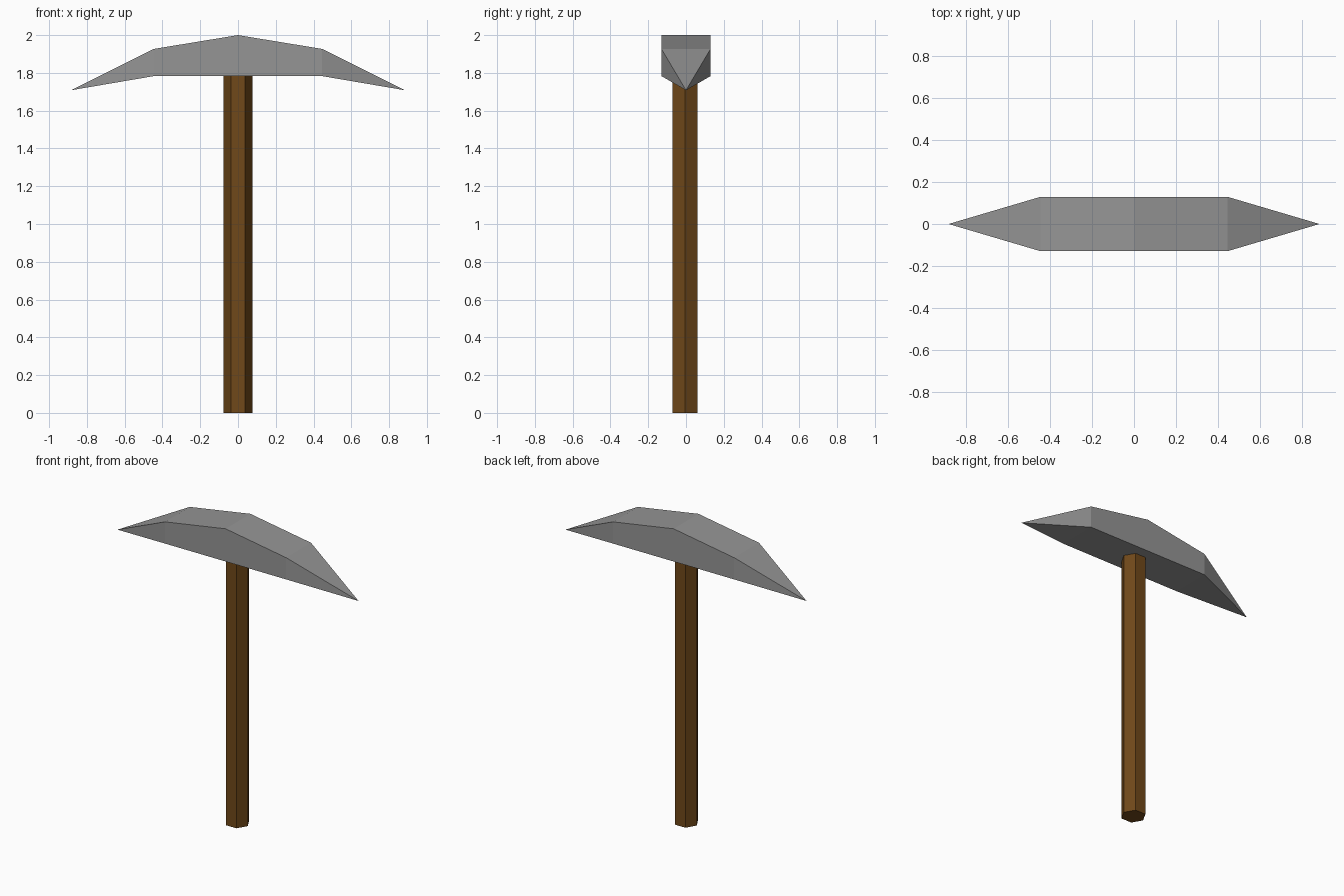
import bpy, bmesh
from mathutils import Matrix

if "Cube" in bpy.data.objects:
    bpy.data.objects.remove(bpy.data.objects["Cube"])


def finish(bm, name, color):
    bmesh.ops.recalc_face_normals(bm, faces=bm.faces)
    mesh = bpy.data.meshes.new(name)
    bm.to_mesh(mesh)
    bm.free()
    mat = bpy.data.materials.new(name + "_material")
    mat.diffuse_color = color
    mat.use_nodes = True
    mat.node_tree.nodes["Principled BSDF"].inputs["Base Color"].default_value = mat.diffuse_color
    mesh.materials.append(mat)
    obj = bpy.data.objects.new(name, mesh)
    bpy.context.collection.objects.link(obj)
    return obj


# Handle: hexagonal shaft, its top just inside the head
TOP = 1.79
bm = bmesh.new()
bmesh.ops.create_cone(bm, cap_ends=True, segments=6, radius1=0.076, radius2=0.076,
                      depth=TOP, matrix=Matrix.Translation((0, -0.005, TOP / 2)))
# Put corners on the x axis, flats facing front and back
if max(v.co.x for v in bm.verts) < 0.07:
    bmesh.ops.rotate(bm, verts=bm.verts, cent=(0, -0.005, 0),
                     matrix=Matrix.Rotation(0.5235988, 3, 'Z'))
finish(bm, "handle", (0.16, 0.065, 0.01, 1))

# Head: arched block extruded along y, with a pointed spike at each end
W = 0.13
profile = [(-0.445, 1.783), (0.445, 1.783), (0.445, 1.927), (0, 2.0), (-0.445, 1.927)]
bm = bmesh.new()
front, back = [[bm.verts.new((x, y, z)) for x, z in profile] for y in (-W, W)]
bm.faces.new(front)
bm.faces.new(back[::-1])
for i in (0, 2, 3):  # underside and the two top slopes
    j = (i + 1) % 5
    bm.faces.new((front[i], front[j], back[j], back[i]))
for side, low, high in ((-1, 0, 4), (1, 1, 2)):  # four-sided spikes
    tip = bm.verts.new((side * 0.885, 0, 1.708))
    ring = [front[low], front[high], back[high], back[low]]
    for k in range(4):
        bm.faces.new((ring[k], ring[(k + 1) % 4], tip))
finish(bm, "pick_head", (0.3, 0.3, 0.3, 1))
